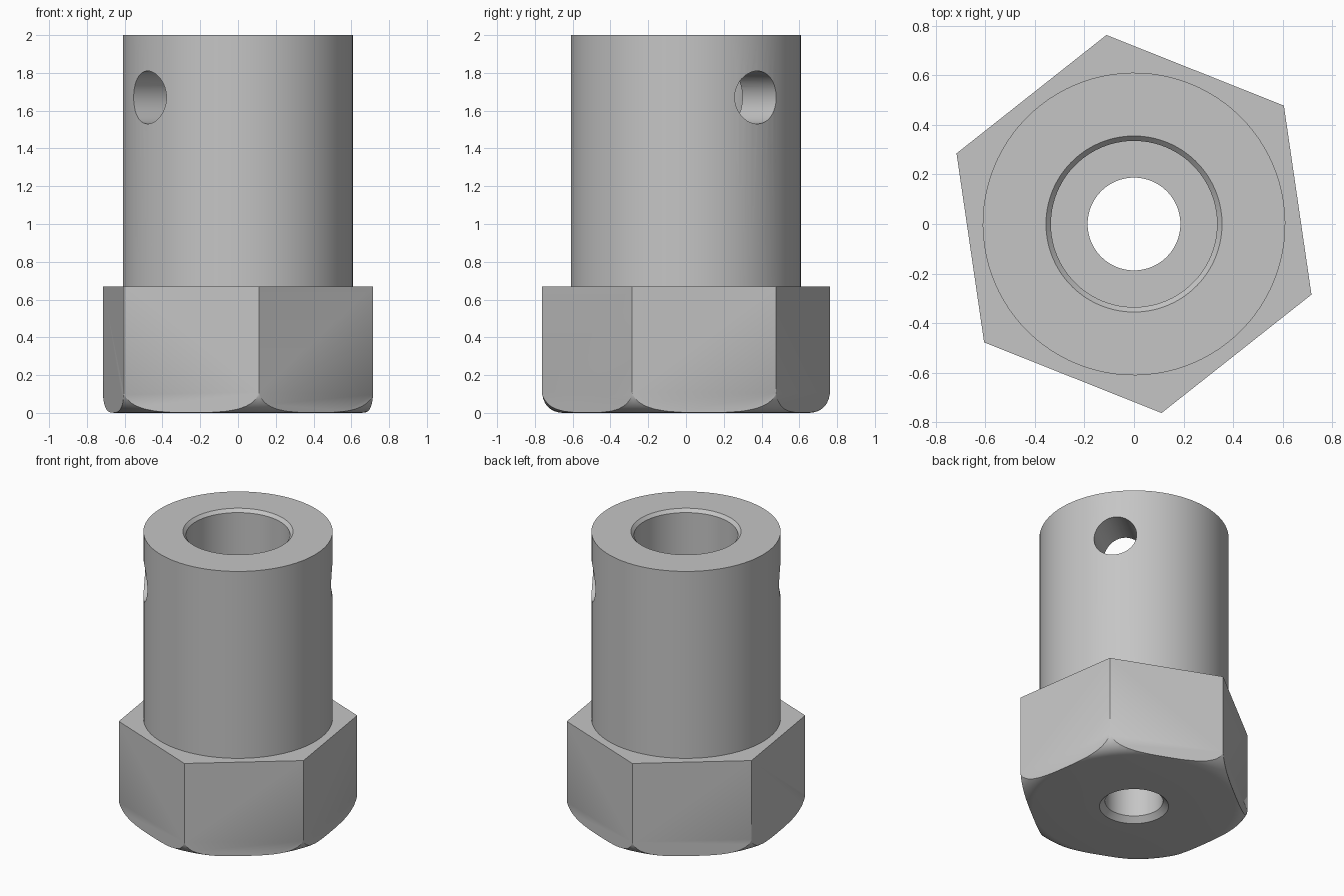
import bpy, bmesh
from math import cos, sin, pi, radians
from mathutils import Matrix

TURN = radians(38.3)      # shared direction of a hex corner and the cross hole
HEX_R, HEX_H = 0.77, 0.67
BARREL_R, TOP = 0.61, 2.0
FILLET = 0.12
SEGMENTS = 96

old = bpy.data.objects.get("Cube")
if old:
    bpy.data.objects.remove(old, do_unlink=True)

steel = bpy.data.materials.new("grey steel")
steel.use_nodes = True
colour = (0.56, 0.56, 0.56, 1)
steel.diffuse_color = colour
steel.node_tree.nodes["Principled BSDF"].inputs["Base Color"].default_value = colour


def finish(name, bm):
    bmesh.ops.recalc_face_normals(bm, faces=bm.faces)
    mesh = bpy.data.meshes.new(name)
    bm.to_mesh(mesh)
    bm.free()
    mesh.materials.append(steel)
    obj = bpy.data.objects.new(name, mesh)
    bpy.context.collection.objects.link(obj)
    return obj


def lathe(name, profile):
    """Revolve (radius, height) points; first and last lie on the axis."""
    bm = bmesh.new()
    verts = [bm.verts.new((r * cos(TURN), r * sin(TURN), z)) for r, z in profile]
    edges = [bm.edges.new(pair) for pair in zip(verts, verts[1:])]
    bmesh.ops.spin(bm, geom=verts + edges, axis=(0, 0, 1), cent=(0, 0, 0),
                   angle=2 * pi, steps=SEGMENTS)
    bmesh.ops.remove_doubles(bm, verts=bm.verts, dist=0.0001)
    return finish(name, bm)


def prism(name, sides, radius, length, matrix):
    bm = bmesh.new()
    bmesh.ops.create_cone(bm, cap_ends=True, segments=sides, radius1=radius,
                          radius2=radius, depth=length, matrix=matrix)
    return finish(name, bm)


def combine(target, tool, operation):
    """Apply a boolean and discard the tool object."""
    tool.hide_render = True
    mod = target.modifiers.new(operation.lower(), "BOOLEAN")
    mod.operation, mod.object, mod.solver = operation, tool, "EXACT"
    bpy.ops.object.select_all(action="DESELECT")
    bpy.context.view_layer.objects.active = target
    target.select_set(True)
    bpy.ops.object.modifier_apply(modifier=mod.name)
    bpy.data.objects.remove(tool, do_unlink=True)


# Hex base: a prism whose lower corners are rounded by a turned envelope
hex_length = HEX_H + 0.2
spot = Matrix.Translation((0, 0, HEX_H - hex_length / 2))
# a cone's first corner lies on +y, so either axis repeats every sixth of a turn
coupler = prism("hex_coupler", 6, HEX_R, hex_length,
                spot @ Matrix.Rotation(TURN - pi / 2, 4, "Z"))
arc = [(HEX_R + 0.001 - FILLET + FILLET * sin(a), FILLET - FILLET * cos(a))
       for a in (i * pi / 16 for i in range(9))]
envelope = lathe("rounding_envelope",
                 [(0, 0)] + arc + [(0.9, 0.3), (0.9, 0.9), (0, 0.9)])
combine(coupler, envelope, "INTERSECT")

# Round barrel rising from the hex
barrel = lathe("barrel", [(0, 0.3), (BARREL_R, 0.3), (BARREL_R, TOP), (0, TOP)])
combine(coupler, barrel, "UNION")

# Stepped bore with chamfered mouths at both ends
bore = lathe("bore_cutter", [
    (0, -0.1), (0.223, -0.1), (0.223, 0), (0.187, 0.036), (0.187, 0.7),
    (0.335, 0.7), (0.335, TOP - 0.022), (0.355, TOP), (0.355, 2.1), (0, 2.1)])
combine(coupler, bore, "DIFFERENCE")

# Set screw hole through both walls
screw_hole = prism("screw_hole_cutter", 48, 0.14, 2,
                   Matrix.Translation((0, 0, 1.67))
                   @ Matrix.Rotation(TURN, 4, "Z") @ Matrix.Rotation(pi / 2, 4, "Y"))
combine(coupler, screw_hole, "DIFFERENCE")

bpy.ops.object.shade_smooth_by_angle(angle=radians(30))
